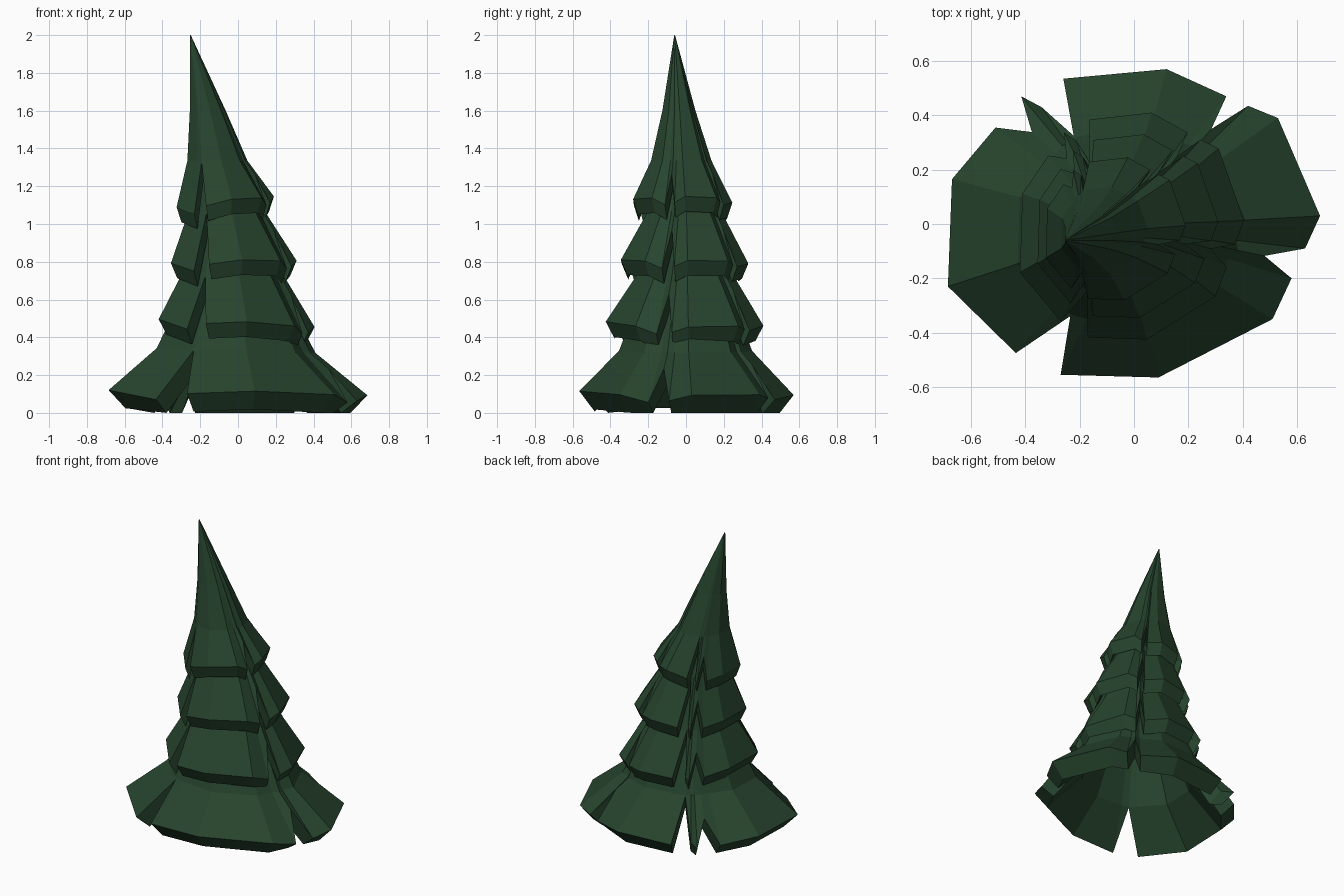
import bpy, bmesh

if "Cube" in bpy.data.objects:
    bpy.data.objects.remove(bpy.data.objects["Cube"])

green = bpy.data.materials.new("pine_green")
green.diffuse_color = (0.02, 0.058, 0.027, 1)
green.use_nodes = True
green.node_tree.nodes["Principled BSDF"].inputs["Base Color"].default_value = green.diffuse_color

# Skirt outline seen from above: x, y, notch depth (0 = rim, 1 = cut up to the second ring), droop
OUTLINE = [
    (0.63, -0.09, 0, 0.03), (0.685, 0.03, 0, 0), (0.53, 0.39, 0, 0), (0.42, 0.435, 0, 0.02),
    (0.40, 0.48, 0.7, 0),
    (0.34, 0.47, 0, 0.03), (0.12, 0.57, 0, 0.01), (-0.26, 0.535, 0, 0.02),
    (-0.34, 0.52, 0.97, 0),
    (-0.34, 0.43, 0, 0.03), (-0.415, 0.47, 0, 0.03),
    (-0.46, 0.42, 0.5, 0),
    (-0.51, 0.355, 0, 0.03), (-0.67, 0.165, 0, 0), (-0.685, -0.23, 0, 0), (-0.435, -0.475, 0, 0.045),
    (-0.36, -0.53, 0.97, 0),
    (-0.27, -0.555, 0, 0.01), (0.09, -0.565, 0, -0.01), (0.51, -0.35, 0, 0), (0.58, -0.20, 0, 0.04),
    (0.64, -0.15, 0.62, 0),
]


def to_hull(x, y):
    """Push a point outward onto the convex hull of the outline."""
    best = 1.0
    lobes = [o for o in OUTLINE if o[2] == 0]
    for a in lobes:
        for b in lobes:
            dx, dy = b[0] - a[0], b[1] - a[1]
            den = x * dy - y * dx
            if abs(den) < 1e-6:
                continue
            k = (a[0] * dy - a[1] * dx) / den
            t = (a[0] * y - a[1] * x) / den
            if 0 <= t <= 1 and k > best:
                best = k
    return x * best, y * best


ROUND = [to_hull(o[0], o[1]) for o in OUTLINE]


def ring_points(spec, outline):
    """Fit the outline into x0..x1, y0..y1 at height z, tilted along x."""
    x0, x1, y0, y1, z, tilt = spec
    pts = []
    for p in outline:
        px = x0 + (p[0] + 0.685) / 1.37 * (x1 - x0)
        py = y0 + (p[1] + 0.565) / 1.135 * (y1 - y0)
        pts.append((px, py, z + tilt * px))
    return pts


def tier(name, specs, drop, inset):
    rings = [ring_points(specs[0], OUTLINE)] + [ring_points(s, ROUND) for s in specs[1:]]
    # pull the notch points up the slope and let the lobe corners droop
    cut = []
    for p, q, o in zip(rings[0], rings[1], OUTLINE):
        x, y, z = (a + (b - a) * o[2] for a, b in zip(p, q))
        cut.append((x, y, z - o[3]))
    rings[0] = cut
    # hollow underside: same rings drawn in and lowered
    inner = []
    for s, ring in list(zip(specs, rings))[:3]:
        cx, cy = (s[0] + s[1]) / 2, (s[2] + s[3]) / 2
        inner.append([(cx + (x - cx) * inset, cy + (y - cy) * inset, max(z - drop, 0))
                      for x, y, z in ring])
    bm = bmesh.new()
    loops = [[bm.verts.new(p) for p in r] for r in inner[::-1] + rings]
    n = len(OUTLINE)
    for a, b in zip(loops, loops[1:]):
        for i in range(n):
            j = (i + 1) % n
            bm.faces.new((a[i], a[j], b[j], b[i]))
    bm.faces.new(loops[0][::-1])
    bm.faces.new(loops[-1])
    bmesh.ops.recalc_face_normals(bm, faces=bm.faces[:])
    me = bpy.data.meshes.new(name)
    bm.to_mesh(me)
    bm.free()
    me.materials.append(green)
    bpy.context.collection.objects.link(bpy.data.objects.new(name, me))


# Bottom skirt
tier("bottom_branches", [
    (-0.685, 0.685, -0.565, 0.57, 0.107, -0.02),
    (-0.43, 0.41, -0.355, 0.35, 0.33, -0.03),
    (-0.25, 0.20, -0.20, 0.20, 0.72, 0)], 0.096, 0.87)
# Middle skirts
tier("lower_middle_branches", [
    (-0.42, 0.405, -0.425, 0.41, 0.475, -0.05),
    (-0.30, 0.24, -0.26, 0.25, 0.73, 0),
    (-0.20, 0.10, -0.14, 0.14, 1.05, 0)], 0.08, 0.9)
tier("upper_middle_branches", [
    (-0.355, 0.31, -0.345, 0.33, 0.80, 0.02),
    (-0.26, 0.14, -0.20, 0.185, 1.07, 0),
    (-0.20, 0.00, -0.10, 0.08, 1.32, 0)], 0.08, 0.9)
# Leaning pointed top
tier("top_branches", [
    (-0.325, 0.19, -0.28, 0.245, 1.125, 0.11),
    (-0.268, 0.05, -0.185, 0.135, 1.335, 0),
    (-0.255, -0.065, -0.125, 0.05, 1.60, 0),
    (-0.254, -0.25, -0.062, -0.058, 2.0, 0)], 0.08, 0.9)
